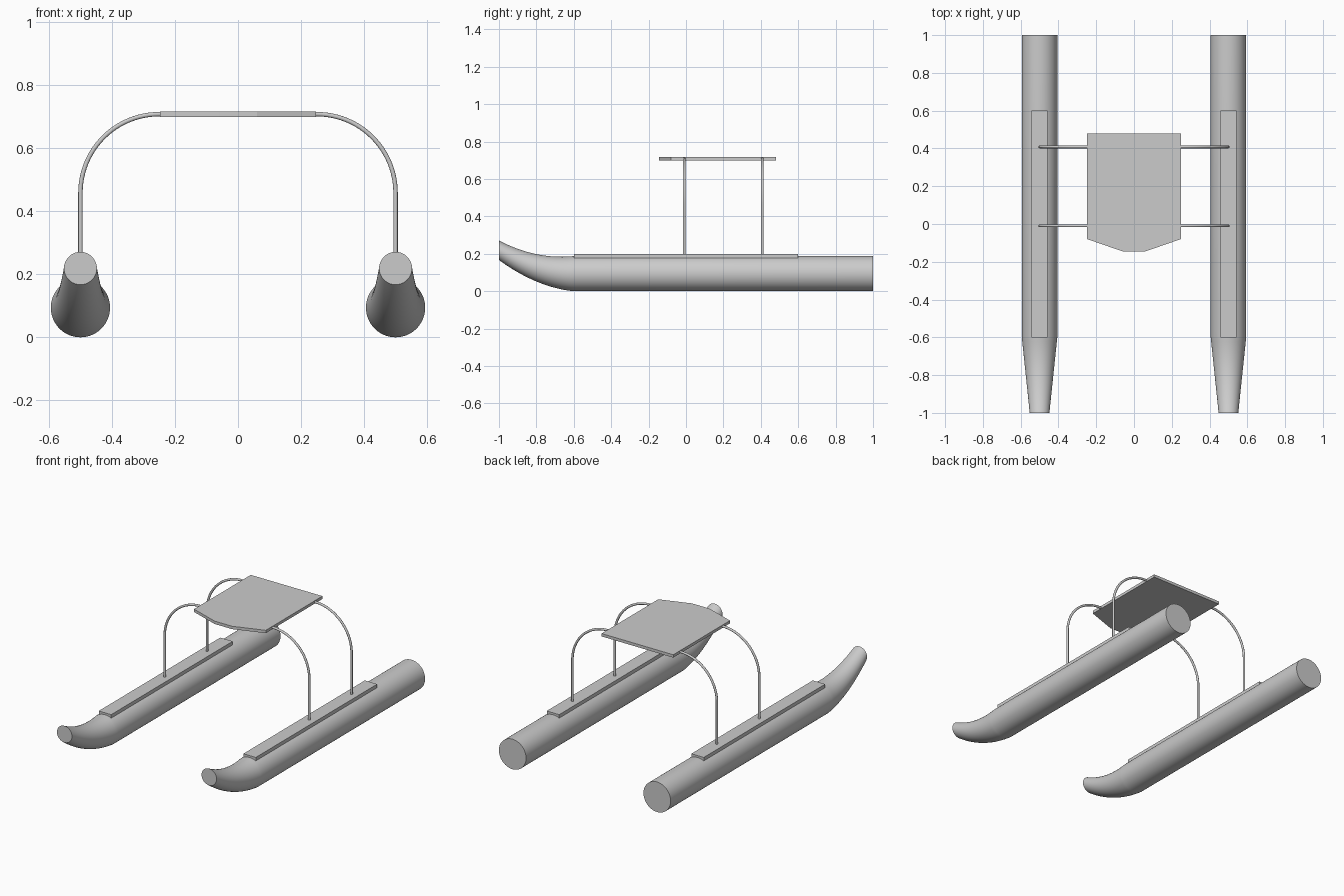
import bpy, bmesh
from math import sin, cos, pi, radians

if "Cube" in bpy.data.objects:
    bpy.data.objects.remove(bpy.data.objects["Cube"])


def finish(name, bm, smooth=False):
    bmesh.ops.recalc_face_normals(bm, faces=bm.faces)
    mesh = bpy.data.meshes.new(name)
    bm.to_mesh(mesh)
    bm.free()
    obj = bpy.data.objects.new(name, mesh)
    bpy.context.collection.objects.link(obj)
    if smooth:
        bpy.ops.object.select_all(action='DESELECT')
        obj.select_set(True)
        bpy.context.view_layer.objects.active = obj
        bpy.ops.object.shade_smooth_by_angle(angle=radians(35))
    return obj


def loft(name, rings):
    """Capped smooth skin through rings of points."""
    bm = bmesh.new()
    loops = [[bm.verts.new(p) for p in ring] for ring in rings]
    n = len(loops[0])
    for a, b in zip(loops, loops[1:]):
        for i in range(n):
            j = (i + 1) % n
            bm.faces.new((a[i], a[j], b[j], b[i]))
    bm.faces.new(loops[0])
    bm.faces.new(loops[-1])
    return finish(name, bm, True)


def slab(name, outline, z0, z1):
    """Flat plate extruded from a plan outline."""
    bm = bmesh.new()
    face = bm.faces.new([bm.verts.new((x, y, z0)) for x, y in outline])
    ext = bmesh.ops.extrude_face_region(bm, geom=[face])
    for v in ext['geom']:
        if isinstance(v, bmesh.types.BMVert):
            v.co.z = z1
    return finish(name, bm)


def pontoon_ring(cx, y, cz, r, n=64):
    return [(cx + r * cos(2 * pi * i / n), y, cz + r * sin(2 * pi * i / n))
            for i in range(n)]


R = 0.094
for side, label in ((-1, "left"), (1, "right")):
    cx = side * 0.5
    # Float: straight tube with an upswept, tapered bow
    rings = [pontoon_ring(cx, 1.0, R, R)]
    for k in range(21):
        t = k / 20
        rings.append(pontoon_ring(cx, -0.6 - 0.4 * t, R + 0.125 * t * t,
                                  R - 0.042 * t))
    loft(label + "_float", rings)
    # Mounting rail on top of the float
    w = 0.043
    slab(label + "_rail", [(cx - w, -0.6), (cx + w, -0.6),
                           (cx + w, 0.6), (cx - w, 0.6)], 0.178, 0.2)

# Arched tube frames: leg, quarter bend, crossbar, bend, leg
TOP, BEND, TUBE = 0.708, 0.25, 0.007
right = [(0.5, 0.18, 0.0)]
for k in range(25):
    a = pi / 2 * k / 24
    right.append((0.25 + BEND * cos(a), TOP - BEND + BEND * sin(a), a))
path = right + [(-x, z, pi - a) for x, z, a in reversed(right)]
for y, label in ((-0.01, "front"), (0.408, "rear")):
    rings = []
    for x, z, a in path:
        ring = []
        for i in range(20):
            p = 2 * pi * i / 20
            d = TUBE * cos(p)
            ring.append((x + d * cos(a), y + TUBE * sin(p), z + d * sin(a)))
        rings.append(ring)
    loft(label + "_frame", rings)

# Deck with a pointed front edge
slab("deck", [(-0.06, -0.145), (0.06, -0.145), (0.248, -0.08), (0.248, 0.48),
              (-0.248, 0.48), (-0.248, -0.08)], 0.699, 0.717)
